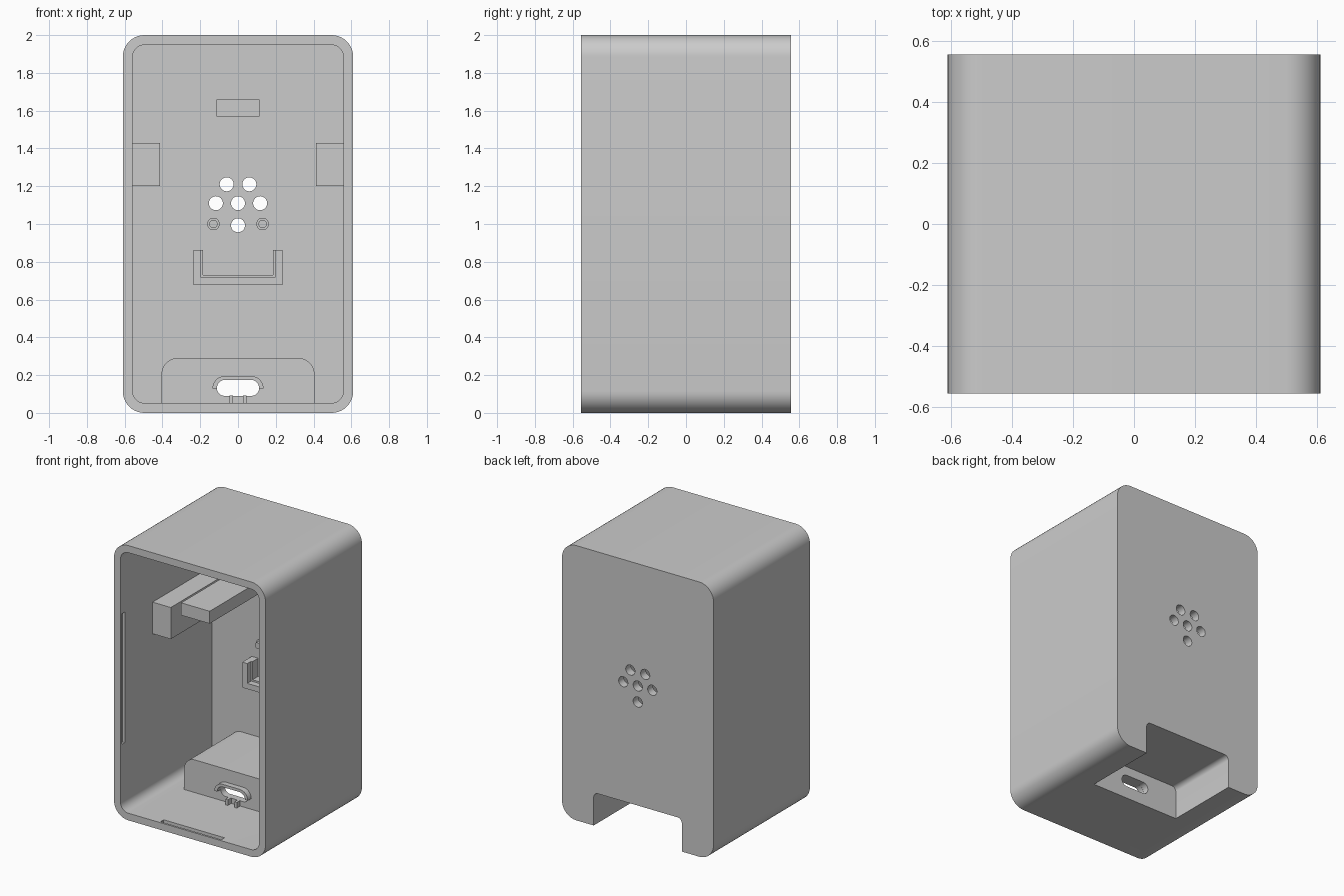
import bpy, bmesh
from math import sin, cos, pi

cube = bpy.data.objects.get("Cube")
if cube:
    bpy.data.objects.remove(cube, do_unlink=True)

grey = bpy.data.materials.new("light_grey_plastic")
grey.use_nodes = True
colour = (0.6, 0.6, 0.6, 1)
grey.diffuse_color = colour
grey.node_tree.nodes["Principled BSDF"].inputs["Base Color"].default_value = colour

HALF_W, HALF_D, HEIGHT, WALL = 0.61, 0.555, 2.0, 0.052
BACK = 0.495          # inner face of the back wall
EMBED = BACK + 0.005  # parts sink slightly into the wall


def arc(cx, cz, r, start, end, n=10):
    """Points of an arc in the XZ plane, angles in quarter turns."""
    angles = [(start + (end - start) * i / n) * pi / 2 for i in range(n + 1)]
    return [(cx + r * cos(a), cz + r * sin(a)) for a in angles]


def rounded(half, z0, z1, r_top, r_low=0):
    """Centred rectangle with rounded top and optional rounded bottom corners."""
    pts = arc(half - r_top, z1 - r_top, r_top, 0, 1)
    pts += arc(r_top - half, z1 - r_top, r_top, 1, 2)
    if r_low:
        pts += arc(r_low - half, z0 + r_low, r_low, 2, 3)
        pts += arc(half - r_low, z0 + r_low, r_low, 3, 4)
    else:
        pts += [(-half, z0), (half, z0)]
    return pts


def rect(x0, x1, z0, z1):
    return [(x0, z0), (x1, z0), (x1, z1), (x0, z1)]


def circle(x, z, r):
    return arc(x, z, r, 0, 4, 32)[:-1]


def prism(name, profile, y0, y1):
    """Extrude an XZ profile along Y."""
    bm = bmesh.new()
    face = bm.faces.new([bm.verts.new((x, y0, z)) for x, z in profile])
    ext = bmesh.ops.extrude_face_region(bm, geom=[face])
    moved = [v for v in ext["geom"] if isinstance(v, bmesh.types.BMVert)]
    bmesh.ops.translate(bm, verts=moved, vec=(0, y1 - y0, 0))
    bmesh.ops.remove_doubles(bm, verts=bm.verts, dist=1e-5)
    bmesh.ops.recalc_face_normals(bm, faces=bm.faces)
    mesh = bpy.data.meshes.new(name)
    bm.to_mesh(mesh)
    bm.free()
    mesh.materials.append(grey)
    obj = bpy.data.objects.new(name, mesh)
    bpy.context.collection.objects.link(obj)
    return obj


def select(obj):
    bpy.ops.object.select_all(action='DESELECT')
    obj.select_set(True)
    bpy.context.view_layer.objects.active = obj


def combine(target, tool, operation):
    """Apply a boolean and discard the tool."""
    tool.hide_render = True
    select(target)
    mod = target.modifiers.new("cut", 'BOOLEAN')
    mod.operation, mod.object, mod.solver = operation, tool, 'EXACT'
    bpy.ops.object.modifier_apply(modifier=mod.name)
    bpy.data.objects.remove(tool, do_unlink=True)


def cut(profile, y0, y1):
    combine(case, prism("cutter", profile, y0, y1), 'DIFFERENCE')


# Case: rounded box, open at the front
case = prism("case", rounded(HALF_W, 0, HEIGHT, 0.115, 0.115), -HALF_D, HALF_D)
cut(rounded(HALF_W - WALL, WALL, HEIGHT - WALL, 0.063, 0.063), -0.7, BACK)

# Socket housing, hollowed from the back and underside
combine(case, prism("housing", rounded(0.405, 0.02, 0.29, 0.085), -0.04, 0.53), 'UNION')
cut(rounded(0.355, -0.1, 0.24, 0.035), 0.01, 0.7)
cut(rounded(0.112, 0.09, 0.175, 0.042, 0.042), -0.2, 0.1)

# Sound holes in the back wall
for x, z in [(-0.06, 1.21), (0.06, 1.21), (-0.117, 1.11), (0, 1.11), (0.117, 1.11), (0, 0.993)]:
    cut(circle(x, z, 0.037), 0.4, 0.7)

# Snap grooves near the rim on all four inner walls
for side in (-1, 1):
    x = side * (HALF_W - WALL)
    cut(rect(x - 0.02, x + 0.02, 0.53, 1.48), -0.54, -0.505)
    z = HEIGHT / 2 + side * (HEIGHT / 2 - WALL)
    cut(rect(-0.245, 0.245, z - 0.02, z + 0.02), -0.54, -0.505)

parts = [case]

# Support bars
inner = HALF_W - WALL + 0.005
parts.append(prism("upper_bar", rect(-0.115, 0.115, 1.57, 1.66), -0.49, EMBED))
for side, word in ((-1, "right"), (1, "left")):
    x0, x1 = sorted((side * 0.412, side * inner))
    parts.append(prism(word + "_bar", rect(x0, x1, 1.2, 1.43), -0.185, EMBED))
    # Locating pegs
    parts.append(prism(word + "_peg", circle(side * 0.13, 1.0, 0.033), 0.44, EMBED))
    parts.append(prism(word + "_peg_tip", circle(side * 0.13, 1.0, 0.022), 0.41, 0.445))
    # Thin ribs under the socket
    mid = side * 0.036
    parts.append(prism(word + "_rib", rect(mid - 0.01, mid + 0.01, 0.048, 0.093), -0.08, -0.035))


def u_shape(outer, low, inside, floor, top):
    return [(-outer, low), (outer, low), (outer, top), (inside, top),
            (inside, floor), (-inside, floor), (-inside, top), (-outer, top)]


# Holder with a small inner ledge
parts.append(prism("holder", u_shape(0.235, 0.677, 0.195, 0.718, 0.862), 0.385, EMBED))
parts.append(prism("holder_ledge", u_shape(0.198, 0.715, 0.184, 0.73, 0.862), 0.43, EMBED))

# Arched hood over the socket
hood = arc(0.07, 0.13, 0.065, 0, 1) + arc(-0.07, 0.13, 0.065, 1, 2)
hood += arc(-0.067, 0.13, 0.045, 2, 1) + arc(0.067, 0.13, 0.045, 1, 0)
parts.append(prism("socket_hood", hood, -0.08, -0.037))

for obj in parts:
    select(obj)
    bpy.ops.object.shade_smooth_by_angle(angle=pi / 6)
